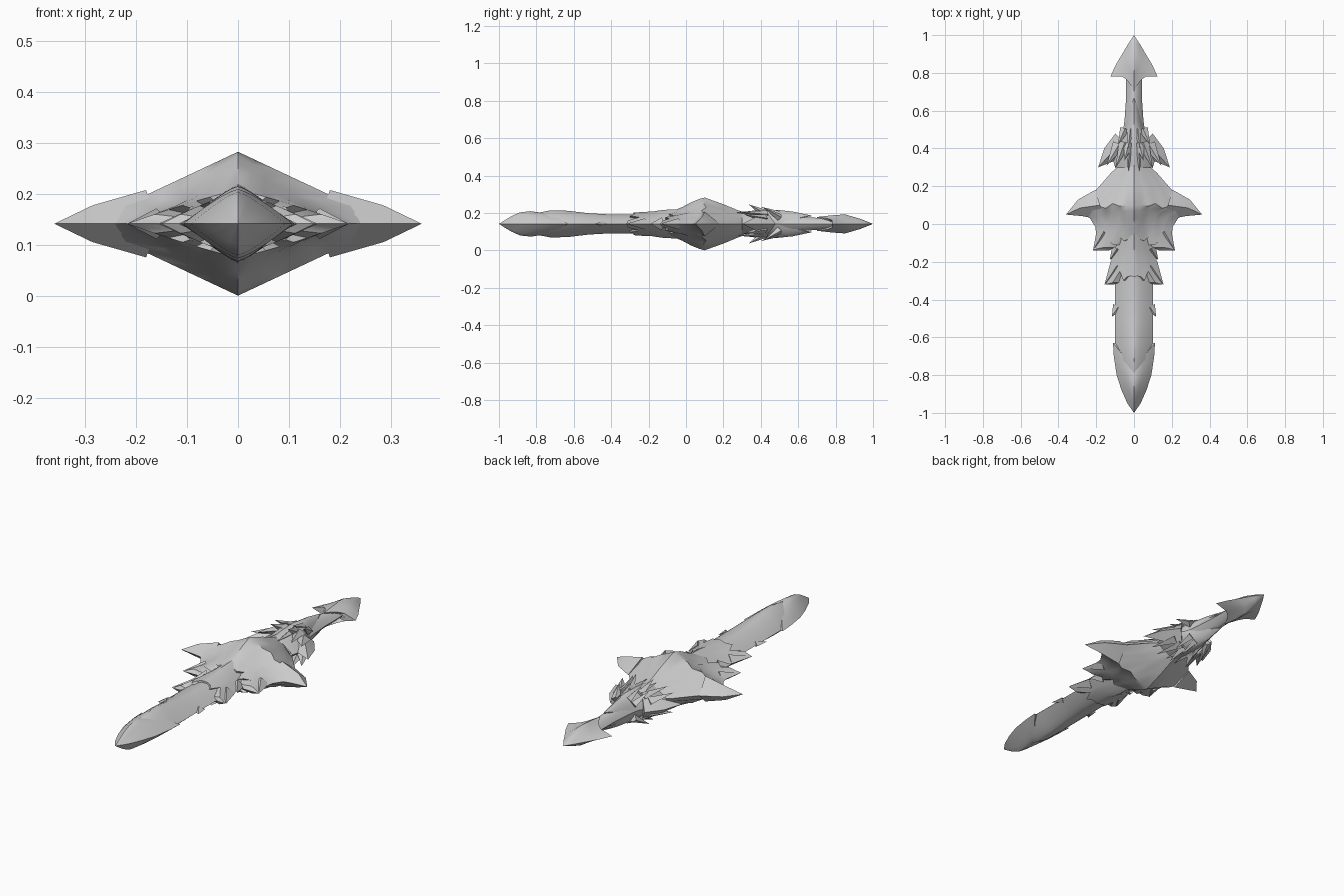
import bpy, bmesh, math
from mathutils import Vector

if "Cube" in bpy.data.objects:
    bpy.data.objects.remove(bpy.data.objects["Cube"])

ZC = 0.142          # height of the weapon's mid plane
M = 8               # samples from ridge to cutting edge

metal = bpy.data.materials.new("grey metal")
metal.diffuse_color = (0.6, 0.6, 0.6, 1)
metal.use_nodes = True
metal.node_tree.nodes["Principled BSDF"].inputs["Base Color"].default_value = metal.diffuse_color


def finish(name, bm, angle):
    bmesh.ops.remove_doubles(bm, verts=bm.verts, dist=0.0004)
    bmesh.ops.recalc_face_normals(bm, faces=bm.faces)
    me = bpy.data.meshes.new(name)
    bm.to_mesh(me)
    bm.free()
    ob = bpy.data.objects.new(name, me)
    ob.location.z = ZC
    me.materials.append(metal)
    bpy.context.collection.objects.link(ob)
    bpy.ops.object.select_all(action='DESELECT')
    ob.select_set(True)
    bpy.context.view_layer.objects.active = ob
    bpy.ops.object.shade_smooth_by_angle(angle=math.radians(angle))


def bridge(bm, a, b):
    n = len(a)
    for i in range(n):
        j = (i + 1) % n
        bm.faces.new((a[i], a[j], b[j], b[i]))


def shell(name, stations, hem=None, lip=0.75, angle=35):
    """Loft of lens sections (y, half width, half height, roundness).
    hem: end shift along y, from the ridge (first) to the edge (last)."""
    hem = hem or [0] * (M + 1)
    y0, y1 = stations[0][0], stations[-1][0]
    stations = stations + [(y1, stations[-1][1] * lip, stations[-1][2] * lip, stations[-1][3])]
    ts = [(i / M, 1) for i in range(M, -M, -1)] + [(i / M, -1) for i in range(-M, M)]
    bm = bmesh.new()
    rings = []
    for y, w, h, q in stations:
        f = (y - y0) / (y1 - y0)
        rings.append([bm.verts.new((w * t, y + f * hem[round(abs(t) * M)],
                                    s * h * (1 - abs(t) ** q))) for t, s in ts])
    for a, b in zip(rings, rings[1:]):
        bridge(bm, a, b)
    finish(name, bm, angle)


def thorn(bm, rings, tip):
    """Four sided spike through (centre, half width, half height) rings."""
    tip = Vector(tip)
    d = (tip - Vector(rings[0][0])).normalized()
    u = d.cross(Vector((0, 0, 1))).normalized()
    v = u.cross(d)
    prev = None
    for c, w, h in rings:
        c = Vector(c)
        ring = [bm.verts.new(c + o) for o in (u * w, v * h, -u * w, -v * h)]
        if prev:
            bridge(bm, prev, ring)
        else:
            bm.faces.new(ring)
        prev = ring
    end = bm.verts.new(tip)
    for i in range(4):
        bm.faces.new((prev[i], prev[(i + 1) % 4], end))


def thorns(name, specs, flip_z=True):
    bm = bmesh.new()
    for rings, tip in specs:
        for sx in (1, -1):
            for sz in ((1, -1) if flip_z else (1,)):
                m = lambda p: (p[0] * sx, p[1], p[2] * sz)
                thorn(bm, [(m(c), w, h) for c, w, h in rings], m(tip))
    finish(name, bm, 25)


# blade core and its pointed cap
shell("blade", [(0.1, .10, .06, 1.5), (-.2, .10, .052, 1.5), (-.4, .10, .05, 1.5),
                (-.52, .10, .057, 1.5), (-.63, .10, .07, 1.4), (-.72, .095, .073, 1.4),
                (-.80, .075, .058, 1.4), (-.9, .035, .025, 1.4)])
shell("blade_tip", [(-1, 0, 0, 1.3), (-.95, .035, .018, 1.3), (-.88, .066, .042, 1.3),
                    (-.80, .092, .062, 1.3), (-.70, .107, .068, 1.3), (-.63, .111, .062, 1.3)],
      hem=[-.16, -.14, -.115, -.09, -.07, -.05, -.035, -.015, 0], lip=.85)

# jagged scale collars over the blade
shell("lower_collar", [(0, .10, .08, 1.2), (-.12, .11, .075, 1.2), (-.18, .122, .066, 1.3),
                       (-.23, .132, .064, 1.3), (-.28, .150, .060, 1.3)],
      hem=[0, .005, 0, -.02, .03, .0, -.03, -.035, -.04], lip=.7)
shell("winged_guard", [(.33, .05, .055, 1.2), (.28, .12, .072, 1.1), (.2, .20, .105, 1),
                       (.1, .30, .141, 1), (.07, .235, .133, 1), (.03, .205, .117, 1),
                       (-.02, .198, .09, 1.05), (-.08, .218, .066, 1.15)],
      hem=[0, 0, -.01, .015, -.03, -.01, -.045, -.05, -.06], lip=.6)

# side spikes
thorns("wing_spikes", [([((.18, .10, 0), .085, .066), ((.285, .085, 0), .045, .036)],
                        (.36, .05, 0))], flip_z=False)
thorns("edge_spikes", [
    ([((.085, -.44, 0), .03, .015)], (.117, -.49, 0)),
    ([((.09, -.22, 0), .04, .03)], (.156, -.32, 0)),
    ([((.09, -.13, 0), .03, .035)], (.128, -.19, 0)),
    ([((.16, -.04, 0), .04, .03)], (.217, -.14, 0))], flip_z=False)

# handle, sleeve and thorny collar
shell("handle", [(.86, .042, .03, 1.8), (.75, .043, .03, 1.8), (.65, .043, .035, 1.7),
                 (.55, .05, .055, 1.6), (.4, .07, .06, 1.5)])
shell("handle_sleeve", [(.30, .10, .06, 1.4), (.37, .115, .07, 1.4), (.45, .10, .075, 1.4),
                        (.52, .065, .066, 1.5), (.60, .048, .045, 1.6)],
      hem=[.07, .055, .04, .02, 0, -.02, -.04, -.055, -.07], lip=.9)
thorns("collar_barbs", [([((.055, .435, 0), .062, .06), ((.125, .37, 0), .045, .035)],
                         (.19, .30, 0))], flip_z=False)
thorns("collar_thorns", [
    ([((.08, .42, .03), .035, .022)], (.145, .31, .05)),
    ([((.05, .43, .05), .03, .022)], (.10, .29, .065)),
    ([((.025, .43, .06), .022, .02)], (.03, .27, .06)),
    ([((.03, .42, .055), .025, .022)], (.05, .335, .105)),
    ([((.05, .50, .035), .025, .02)], (.085, .42, .085)),
    ([((.02, .50, .05), .02, .018)], (.03, .40, .092))])

# arrowhead pommel
shell("pommel", [(1, 0, 0, 1), (.95, .033, .027, 1), (.89, .068, .051, 1),
                 (.84, .098, .046, 1), (.78, .125, .037, 1.1)],
      hem=[-.08, -.05, -.025, -.01, 0, 0, 0, 0, 0], lip=.5)
